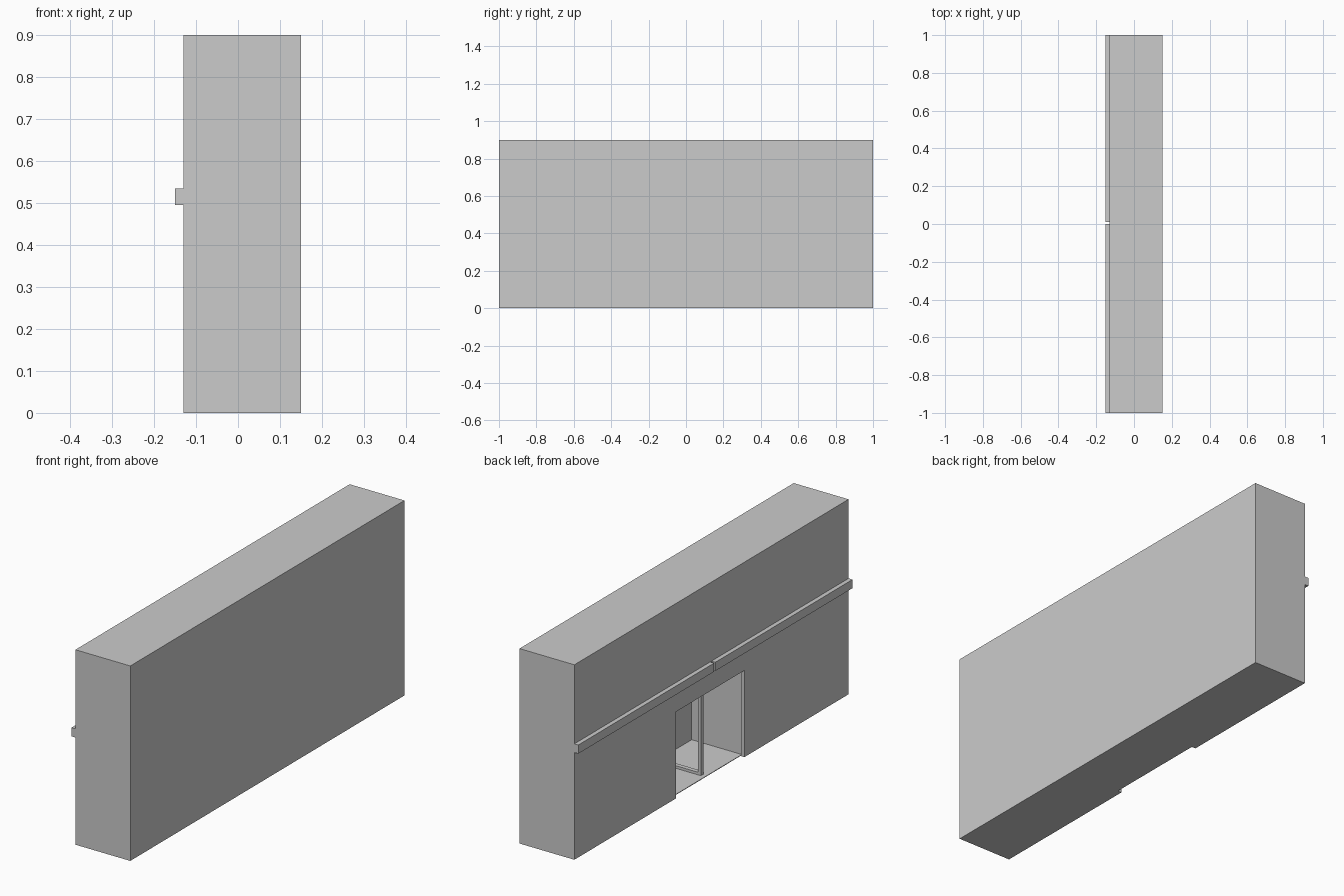
import bpy

if "Cube" in bpy.data.objects:
    bpy.data.objects.remove(bpy.data.objects["Cube"])


def box(name, lo, hi):
    """Axis-aligned box between two corners."""
    size = [b - a for a, b in zip(lo, hi)]
    mid = [(a + b) / 2 for a, b in zip(lo, hi)]
    bpy.ops.mesh.primitive_cube_add(size=1, location=mid)
    ob = bpy.context.object
    ob.name = name
    ob.scale = size
    bpy.ops.object.transform_apply(location=True, rotation=False, scale=True)
    return ob


def cut(target, name, lo, hi):
    """Subtract a box from the target."""
    tool = box(name, lo, hi)
    mod = target.modifiers.new(name, 'BOOLEAN')
    mod.operation = 'DIFFERENCE'
    mod.solver = 'EXACT'
    mod.object = tool
    bpy.context.view_layer.objects.active = target
    bpy.ops.object.modifier_apply(modifier=mod.name)
    bpy.data.objects.remove(tool, do_unlink=True)


# Main block with a doorway and a thin-walled room behind it
body = box("cabinet_body", (-0.13, -1, 0), (0.15, 1, 0.9))
cut(body, "doorway_cutter", (-0.2, -0.24, -0.1), (-0.11, 0.26, 0.4))
cut(body, "room_cutter", (-0.112, -0.25, 0.003), (0.146, 0.27, 0.402))

# Front rail in two halves with a small gap
for side, y0, y1 in (("a", -1, 0.0), ("b", 0.01, 1)):
    box("front_rail_" + side, (-0.15, y0, 0.495), (-0.13, y1, 0.535))

# Open divider frame standing in the middle of the room
fx0, fx1, fy0, fy1 = -0.09, 0.146, 0.0, 0.02
box("divider_front_post", (fx0, fy0, 0.003), (fx0 + 0.015, fy1, 0.402))
box("divider_back_post", (fx1 - 0.015, fy0, 0.003), (fx1, fy1, 0.402))
box("divider_bottom_bar", (fx0 + 0.015, fy0, 0.003), (fx1 - 0.015, fy1, 0.015))
box("divider_top_bar", (fx0 + 0.015, fy0, 0.39), (fx1 - 0.015, fy1, 0.402))
